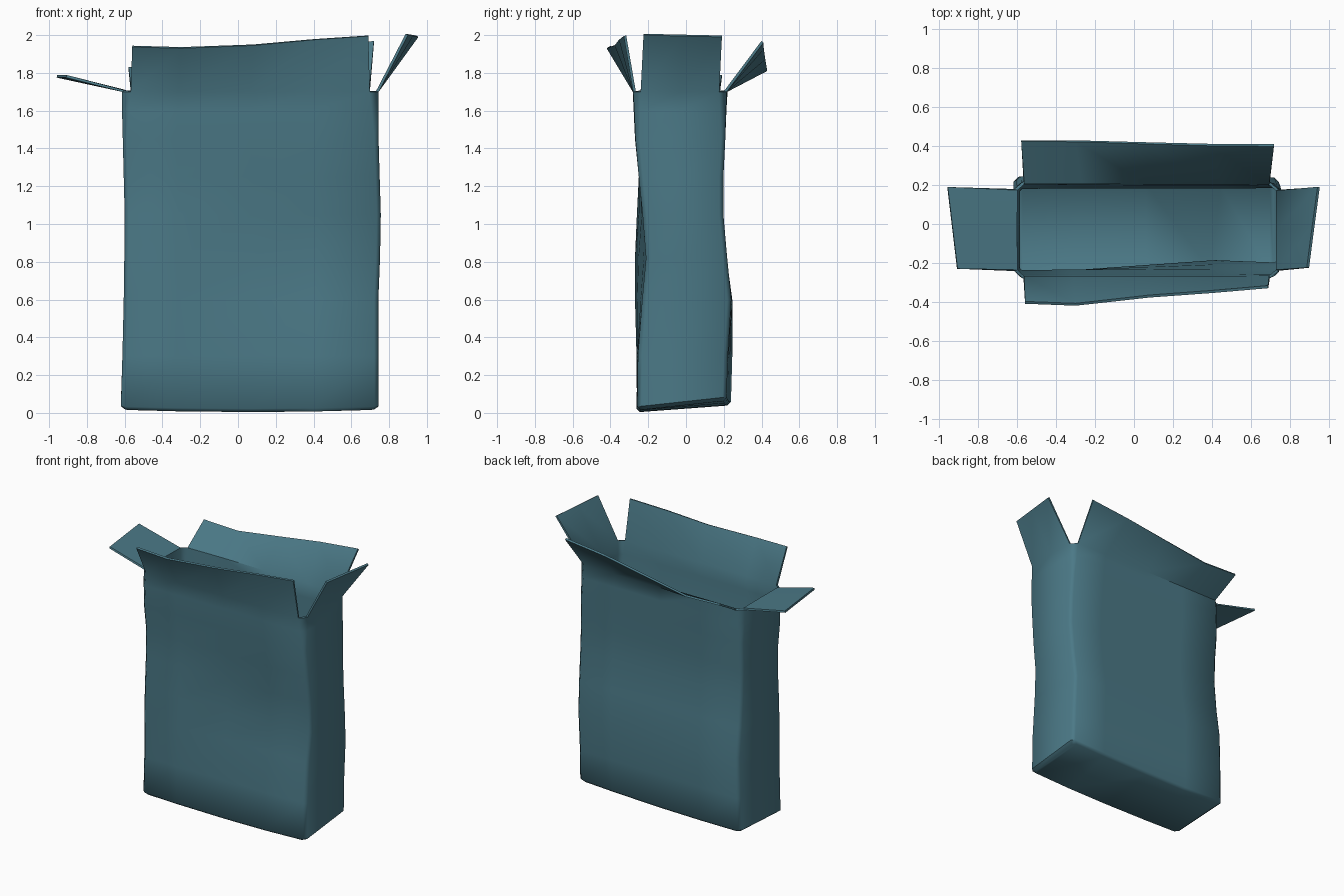
import bpy, bmesh

if "Cube" in bpy.data.objects:
    bpy.data.objects.remove(bpy.data.objects["Cube"])

# Body sections: z, left x, right x, front y (left, mid-right, right), back y (left, right)
LEVELS = [
    (0.03, -0.620, 0.745, -0.260, -0.262, -0.258, 0.238, 0.215),
    (0.30, -0.612, 0.743, -0.262, -0.258, -0.255, 0.245, 0.222),
    (0.60, -0.605, 0.743, -0.270, -0.225, -0.232, 0.245, 0.240),
    (0.82, -0.602, 0.752, -0.270, -0.200, -0.212, 0.215, 0.218),
    (1.05, -0.600, 0.756, -0.260, -0.222, -0.230, 0.195, 0.198),
    (1.25, -0.605, 0.750, -0.250, -0.245, -0.250, 0.195, 0.198),
    (1.45, -0.610, 0.744, -0.270, -0.270, -0.268, 0.208, 0.208),
    (1.60, -0.614, 0.744, -0.277, -0.277, -0.274, 0.214, 0.212),
    (1.70, -0.615, 0.745, -0.282, -0.282, -0.280, 0.220, 0.216),
]
LONG = (0, 0.2, 0.5, 0.76, 1)
SHORT = (0, 0.5, 1)


def lerp(a, b, t):
    return a + (b - a) * t


def front_y(l, m, r, t):
    return lerp(l, m, t / 0.76) if t < 0.76 else lerp(m, r, (t - 0.76) / 0.24)


def section(level):
    """Chamfered rectangle, counter-clockwise from the front left."""
    z, xl, xr, fl, fm, fr, bl, br = level
    top = max(0, (z - 1.45) / 0.25)
    cx, cy = 0.022 + 0.025 * top, 0.022 + 0.018 * top
    front = [(lerp(xl + cx, xr - cx, t), front_y(fl, fm, fr, t), z) for t in LONG]
    right = [(xr, lerp(fr + cy, br - cy, t), z) for t in SHORT]
    back = [(lerp(xr - cx, xl + cx, t), lerp(br, bl, t), z) for t in LONG]
    left = [(xl, lerp(bl - cy, fl + cy, t), z) for t in SHORT]
    return front + right + back + left


def floor_z(x, y):
    """The bottom is tilted up to the back and sags mid-width."""
    back = max(0, (y + 0.25) / 0.48)
    return 0.004 + back * lerp(0.026, 0.052, (x + 0.6) / 1.35) + 0.012 * ((x - 0.07) / 0.68) ** 2


bm = bmesh.new()

# Walls and rounded bottom edge
rings = [[bm.verts.new(p) for p in section(l)] for l in LEVELS]
for v in rings[0]:
    v.co.z = floor_z(v.co.x, v.co.y) + 0.018
bottom = []
for v in rings[0]:
    x, y = lerp(v.co.x, 0.06, 0.035), lerp(v.co.y, -0.01, 0.07)
    bottom.append(bm.verts.new((x, y, floor_z(x, y))))
rings.insert(0, bottom)
n = len(bottom)
for a, b in zip(rings, rings[1:]):
    for i in range(n):
        j = (i + 1) % n
        bm.faces.new((a[i], a[j], b[j], b[i]))

# Floor: strips between front and back, plus the two ends
for i in range(4):
    bm.faces.new((bottom[i + 1], bottom[i], bottom[12 - i], bottom[11 - i]))
bm.faces.new((bottom[4], bottom[8], bottom[7], bottom[6], bottom[5]))
bm.faces.new((bottom[12], bottom[0], bottom[15], bottom[14], bottom[13]))


# Open flaps raised from the rim
def flap(start, tips):
    rim = rings[-1]
    ends = [bm.verts.new(p) for p in tips]
    for i in range(len(tips) - 1):
        bm.faces.new((rim[start + i], rim[start + i + 1], ends[i + 1], ends[i]))


flap(0, [(-0.56, -0.41, 1.937), (-0.30, -0.42, 1.93), (0.08, -0.378, 1.945),
         (0.40, -0.355, 1.975), (0.69, -0.33, 1.995)])
flap(5, [(0.90, -0.225, 2.0), (0.927, -0.018, 1.995), (0.955, 0.19, 1.99)])
flap(8, [(0.72, 0.41, 1.96), (0.40, 0.412, 1.925), (0.07, 0.42, 1.87),
         (-0.30, 0.43, 1.81), (-0.58, 0.43, 1.82)])
flap(13, [(-0.96, 0.19, 1.775), (-0.935, -0.02, 1.775), (-0.91, -0.23, 1.775)])

bmesh.ops.recalc_face_normals(bm, faces=bm.faces)
# Keep the outside of the carton facing outwards
bm.faces.ensure_lookup_table()
if bm.faces[0].normal.y > 0:
    bmesh.ops.reverse_faces(bm, faces=bm.faces)

mesh = bpy.data.meshes.new("open_carton")
bm.to_mesh(mesh)
bm.free()
box = bpy.data.objects.new("open_carton", mesh)
bpy.context.collection.objects.link(box)

# Card thickness
solid = box.modifiers.new("card", 'SOLIDIFY')
solid.thickness = 0.014
solid.offset = -1
solid.use_even_offset = True

card = bpy.data.materials.new("teal_card")
card.diffuse_color = (0.07, 0.19, 0.24, 1)
card.use_nodes = True
card.node_tree.nodes["Principled BSDF"].inputs["Base Color"].default_value = card.diffuse_color
mesh.materials.append(card)

bpy.context.view_layer.objects.active = box
box.select_set(True)
bpy.ops.object.modifier_apply(modifier="card")
bpy.ops.object.shade_smooth_by_angle(angle=0.87)
